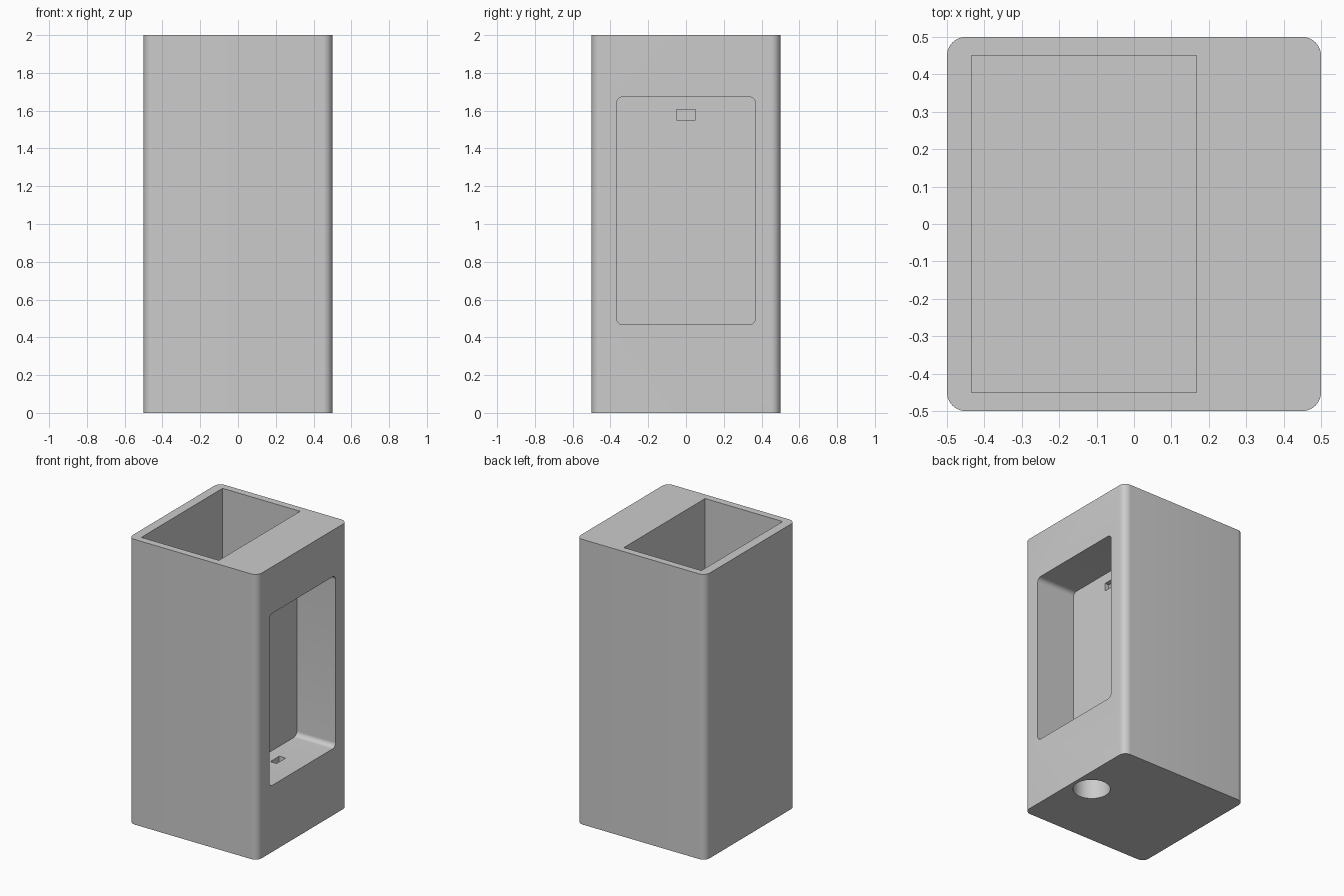
import bpy
from math import radians
from mathutils import Vector

if "Cube" in bpy.data.objects:
    bpy.data.objects.remove(bpy.data.objects["Cube"], do_unlink=True)

grey = bpy.data.materials.new("plain_grey")
grey.use_nodes = True
colour = (0.6, 0.6, 0.6, 1)
grey.diffuse_color = colour
grey.node_tree.nodes["Principled BSDF"].inputs["Base Color"].default_value = colour


def box(name, low, high, radius=0, axis=None):
    """Box between two corners, with the edges along one axis rounded."""
    low, high = Vector(low), Vector(high)
    bpy.ops.mesh.primitive_cube_add(size=1, location=(low + high) / 2)
    ob = bpy.context.object
    ob.name = name
    ob.scale = high - low
    bpy.ops.object.transform_apply(location=True, rotation=False, scale=True)
    ob.data.materials.append(grey)
    if radius:
        weights = ob.data.attributes.new("bevel_weight_edge", "FLOAT", "EDGE")
        for edge in ob.data.edges:
            a, b = (ob.data.vertices[i].co for i in edge.vertices)
            weights.data[edge.index].value = float(abs((a - b)[axis]) > 0.01)
        bevel = ob.modifiers.new("rounding", "BEVEL")
        bevel.limit_method = "WEIGHT"
        bevel.width = radius
        bevel.segments = 10
        bpy.ops.object.modifier_apply(modifier=bevel.name)
    return ob


# Housing with rounded upright corners
housing = box("housing", (-0.5, -0.5, 0), (0.5, 0.5, 2), 0.05, 2)

# Openings: top well, side recess, wall slot and floor slot
cutters = [
    box("well_cutter", (-0.435, -0.45, 0.067), (0.167, 0.45, 2.2)),
    box("recess_cutter", (0.2, -0.367, 0.467), (0.7, 0.367, 1.673), 0.033, 0),
    box("wall_slot_cutter", (0.1, -0.05, 1.55), (0.25, 0.05, 1.605)),
    box("floor_slot_cutter", (0.285, -0.05, 0.38), (0.335, 0.05, 0.5)),
]

# Round cable hole in the base
bpy.ops.mesh.primitive_cylinder_add(vertices=64, radius=0.12, depth=0.6,
                                    location=(0.355, 0, 0.1))
hole = bpy.context.object
hole.name = "cable_hole_cutter"
hole.data.materials.append(grey)
cutters.append(hole)

bpy.ops.object.select_all(action="DESELECT")
housing.select_set(True)
bpy.context.view_layer.objects.active = housing
for cutter in cutters:
    cut = housing.modifiers.new(cutter.name, "BOOLEAN")
    cut.operation = "DIFFERENCE"
    cut.solver = "EXACT"
    cut.object = cutter
    bpy.ops.object.modifier_apply(modifier=cut.name)
    bpy.data.objects.remove(cutter, do_unlink=True)

bpy.ops.object.shade_smooth_by_angle(angle=radians(30))
